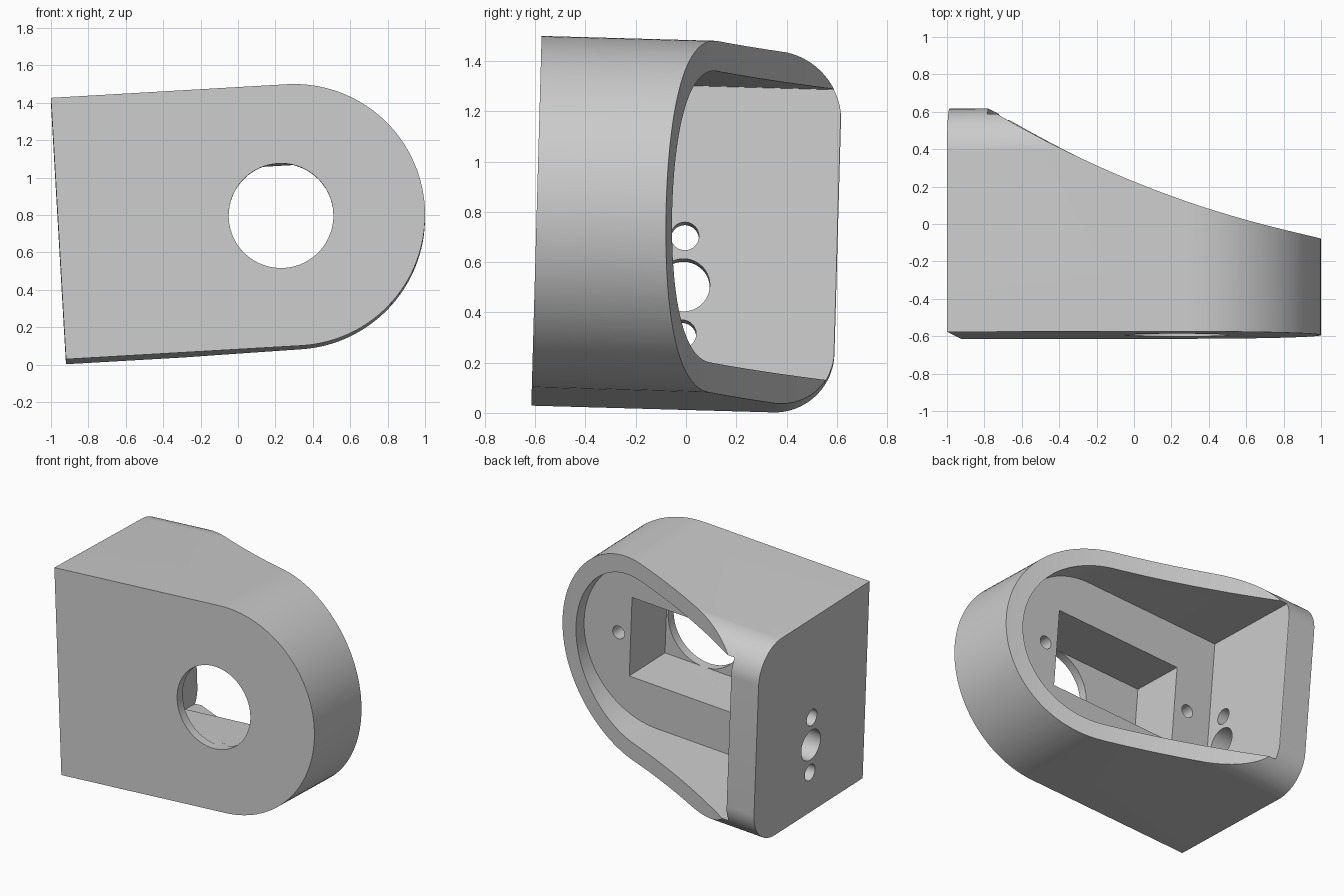
import bpy, bmesh, math
from mathutils import Matrix, Vector

if "Cube" in bpy.data.objects:
    bpy.data.objects.remove(bpy.data.objects["Cube"], do_unlink=True)

R = 0.70        # outer end radius
LEFT = -1.262   # flat end of the housing
DEPTH = 1.2     # full depth, front to back
FILLET = 0.24   # rounding of the rear edges
WALL = 0.12     # side wall thickness


def prism(name, points, axis, start, end):
    """Extrude a closed 2D profile along x, y or z."""
    place = {"x": lambda p: (start, p[0], p[1]),
             "y": lambda p: (p[0], start, p[1]),
             "z": lambda p: (p[0], p[1], start)}[axis]
    bm = bmesh.new()
    face = bm.faces.new([bm.verts.new(place(p)) for p in points])
    out = bmesh.ops.extrude_face_region(bm, geom=[face])
    move = Vector((axis == "x", axis == "y", axis == "z")) * (end - start)
    bmesh.ops.translate(bm, vec=move,
                        verts=[g for g in out["geom"] if isinstance(g, bmesh.types.BMVert)])
    bmesh.ops.recalc_face_normals(bm, faces=bm.faces)
    mesh = bpy.data.meshes.new(name)
    bm.to_mesh(mesh)
    bm.free()
    ob = bpy.data.objects.new(name, mesh)
    bpy.context.collection.objects.link(ob)
    return ob


def arc(cx, cy, r, a0, a1, n):
    angles = [math.radians(a0 + (a1 - a0) * i / n) for i in range(n + 1)]
    return [(cx + r * math.cos(a), cy + r * math.sin(a)) for a in angles]


def circle(cx, cy, r, n=48):
    return arc(cx, cy, r, 0, 360, n)[:-1]


def d_profile(left, r):
    return arc(0, 0, r, -90, 90, 64) + [(left, r), (left, -r)]


def box_profile(x0, x1, h):
    return [(x0, -h), (x1, -h), (x1, h), (x0, h)]


def combine(target, cutter, operation="DIFFERENCE"):
    mod = target.modifiers.new("cut", "BOOLEAN")
    mod.operation, mod.object, mod.solver = operation, cutter, "EXACT"
    bpy.context.view_layer.objects.active = target
    bpy.ops.object.modifier_apply(modifier=mod.name)
    bpy.data.objects.remove(cutter, do_unlink=True)


# Housing body: one flat end, one round end
body = prism("housing", d_profile(LEFT, R), "y", 0, DEPTH)

# Rounded rear edges
h = R + 0.0003
side = [(-0.1, -h)]
side += arc(DEPTH - FILLET, -h + FILLET, FILLET, -90, 0, 20)
side += arc(DEPTH - FILLET, h - FILLET, FILLET, 0, 90, 20)
side += [(-0.1, h)]
combine(body, prism("rounding", side, "x", LEFT - 0.1, R + 0.1), "INTERSECT")

# Gently curved sloping rear opening
us = [-1.2 + 2.0 * i / 40 for i in range(41)]
sweep = [(u, 0.703 - 0.35 * u + 0.1146 * u * u) for u in us]
combine(body, prism("slope", sweep + [(0.8, 1.6), (-1.2, 1.6)], "z", -1, 1))

# Main cavity, rectangular pocket and round front opening
combine(body, prism("cavity", d_profile(-1.052, R - WALL), "y", 0.45, 1.5))
combine(body, prism("pocket", box_profile(-0.76, 0.224, 0.279), "y", 0.06, 0.6))
combine(body, prism("front_opening", circle(-0.07, 0, 0.28, 64), "y", -0.1, 0.1))

# Blind screw holes beside the pocket
for u in (0.317, -0.868):
    combine(body, prism("screw_hole", circle(u, 0, 0.045, 32), "y", 0.2, 0.6))

# Cable hole and its two screw holes through the flat end
for v, r in ((-0.02, 0.056), (-0.215, 0.105), (-0.41, 0.056)):
    combine(body, prism("end_hole", circle(0.592, v, r, 40), "x", LEFT - 0.1, -0.95))

# Slight tilt of the whole part
body.data.transform(Matrix.Translation((0.30, -0.594, 0.80))
                    @ Matrix.Rotation(math.radians(-1.6), 4, "X")
                    @ Matrix.Rotation(math.radians(-3.3), 4, "Y"))

# Material
grey = bpy.data.materials.new("plain grey")
grey.use_nodes = True
colour = (0.6, 0.6, 0.6, 1)
grey.diffuse_color = colour
grey.node_tree.nodes["Principled BSDF"].inputs["Base Color"].default_value = colour
body.data.materials.clear()
body.data.materials.append(grey)
for poly in body.data.polygons:
    poly.material_index = 0

bpy.ops.object.select_all(action="DESELECT")
body.select_set(True)
bpy.context.view_layer.objects.active = body
bpy.ops.object.shade_smooth_by_angle(angle=math.radians(25))
